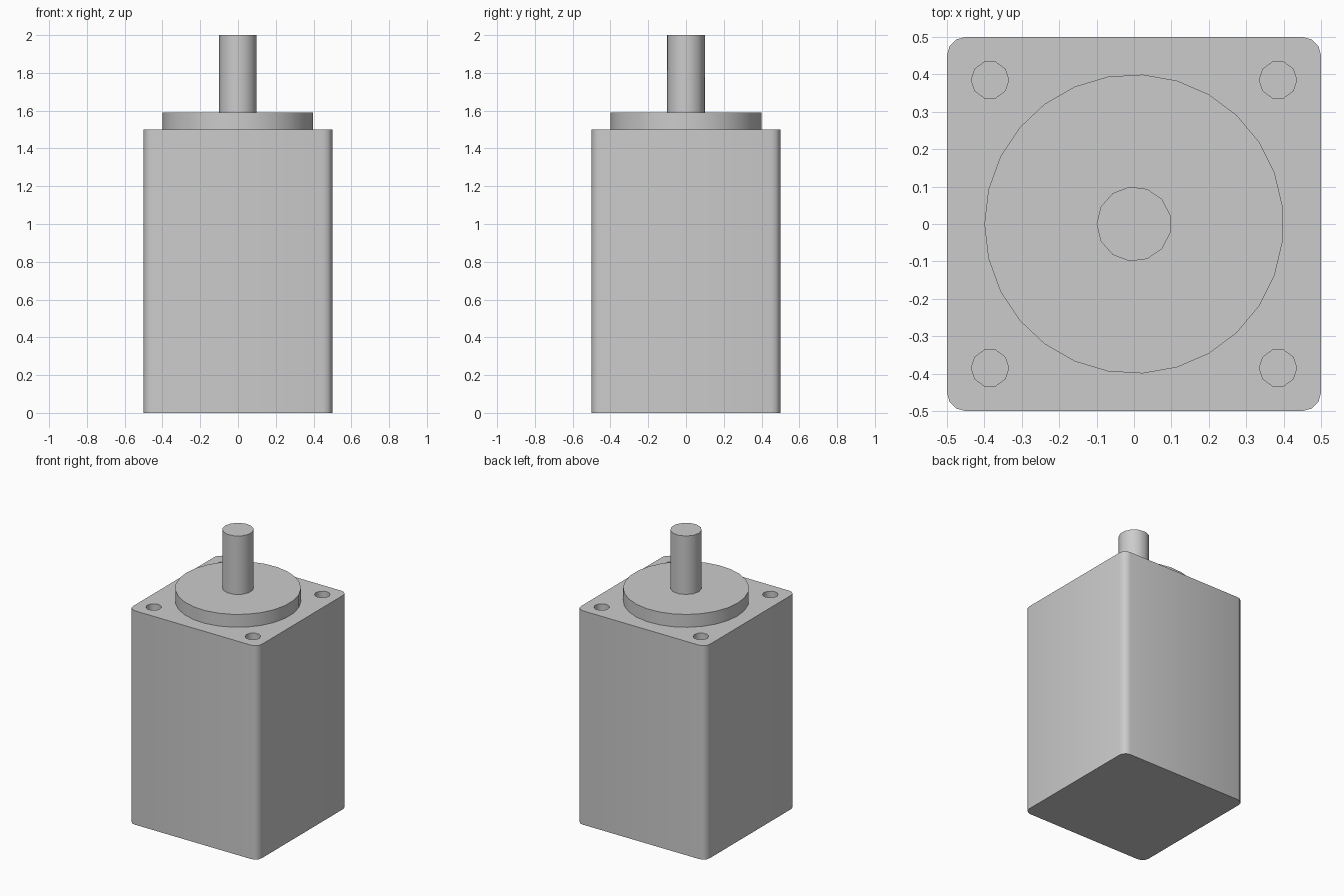
import bpy
import bmesh
from math import pi, radians
from mathutils import Matrix

cube = bpy.data.objects.get("Cube")
if cube:
    bpy.data.objects.remove(cube, do_unlink=True)

grey = bpy.data.materials.new("light grey metal")
grey.use_nodes = True
colour = (0.6, 0.6, 0.6, 1)
grey.diffuse_color = colour
grey.node_tree.nodes["Principled BSDF"].inputs["Base Color"].default_value = colour


def make_object(name, bm):
    mesh = bpy.data.meshes.new(name)
    bm.to_mesh(mesh)
    bm.free()
    mesh.materials.append(grey)
    obj = bpy.data.objects.new(name, mesh)
    bpy.context.collection.objects.link(obj)
    return obj


def add_cylinder(bm, sides, radius, bottom, top, x=0, y=0):
    # One corner points towards -x
    place = Matrix.Translation((x, y, (bottom + top) / 2)) @ Matrix.Rotation(pi, 4, "Z")
    made = bmesh.ops.create_cone(bm, cap_ends=True, segments=sides, radius1=radius,
                                 radius2=radius, depth=top - bottom)
    # Turn the first corner onto the +x axis before placing
    first = made["verts"][0].co
    turn = Matrix.Rotation(-first.to_2d().angle_signed((1, 0)) * -1, 4, "Z")
    turned = turn @ first
    if abs(turned.y) > radius * 0.01 or turned.x < 0:
        turn = turn.inverted()
    bmesh.ops.transform(bm, matrix=place @ turn, verts=made["verts"])


def smooth(obj):
    bpy.ops.object.select_all(action="DESELECT")
    obj.select_set(True)
    bpy.context.view_layer.objects.active = obj
    bpy.ops.object.shade_smooth_by_angle(angle=radians(45))


# Square body with rounded upright edges
HEIGHT = 1.5
bm = bmesh.new()
bmesh.ops.create_cube(bm, size=1, matrix=Matrix.Translation((0, 0, HEIGHT / 2))
                      @ Matrix.Diagonal((1, 1, HEIGHT, 1)))
upright = [e for e in bm.edges if abs(e.verts[0].co.z - e.verts[1].co.z) > 1]
bmesh.ops.bevel(bm, geom=upright, offset=0.05, segments=3, profile=0.5, affect="EDGES")
body = make_object("motor_body", bm)

# Four blind screw holes in the top
bm = bmesh.new()
for x in (-0.385, 0.385):
    for y in (-0.385, 0.385):
        add_cylinder(bm, 10, 0.05, HEIGHT - 0.2, HEIGHT + 0.1, x, y)
cutter = make_object("screw_hole_cutter", bm)
cutter.hide_render = True
drill = body.modifiers.new("screw holes", "BOOLEAN")
drill.object = cutter
drill.solver = "EXACT"
bpy.context.view_layer.objects.active = body
bpy.ops.object.modifier_apply(modifier=drill.name)
bpy.data.objects.remove(cutter, do_unlink=True)
smooth(body)

# Round pilot boss and drive shaft
for name, sides, radius, bottom, top in (("pilot_boss", 27, 0.4, HEIGHT, 1.59),
                                         ("drive_shaft", 13, 0.1, 1.59, 2)):
    bm = bmesh.new()
    add_cylinder(bm, sides, radius, bottom, top)
    smooth(make_object(name, bm))
